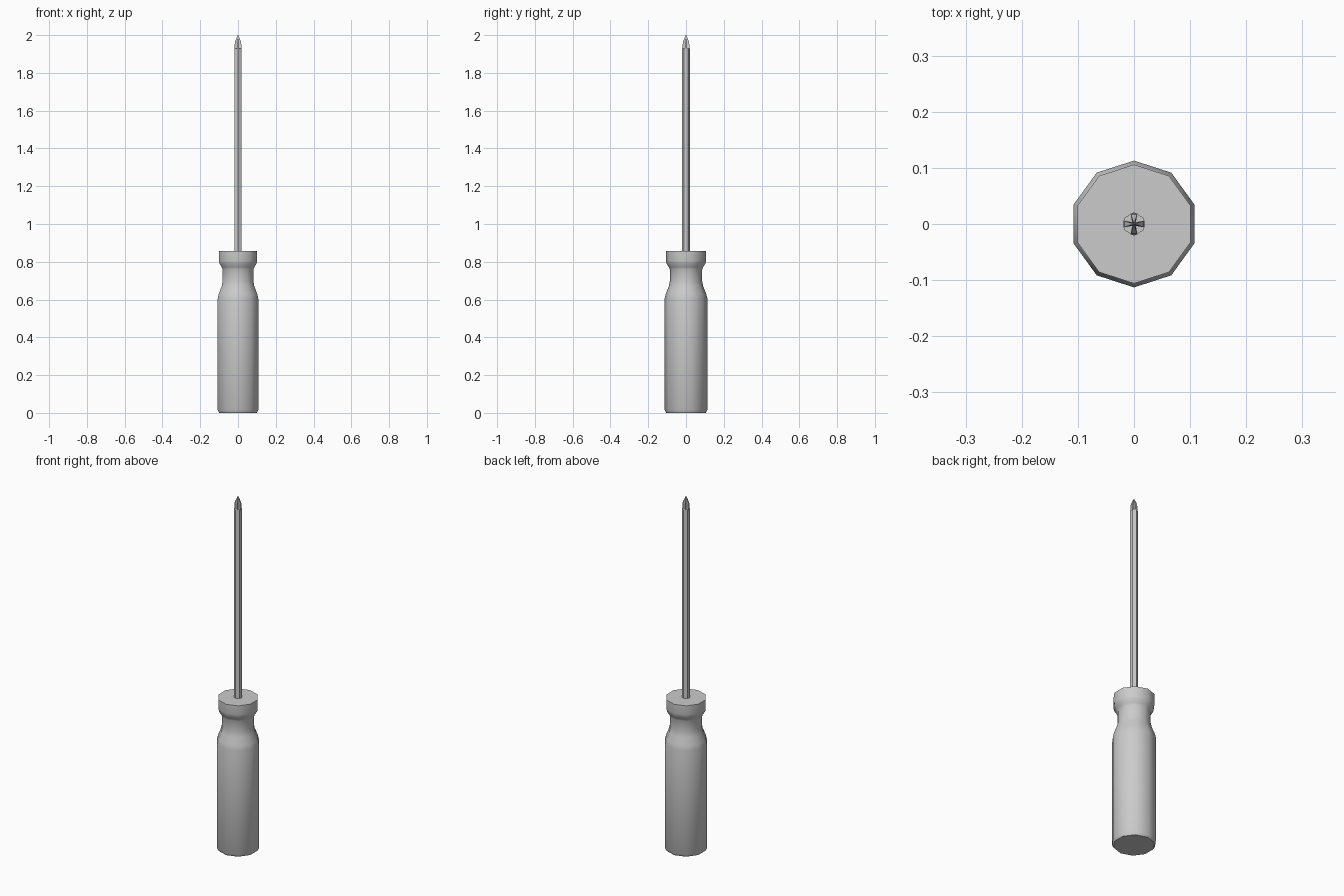
import bpy, bmesh
from math import sin, cos, pi, radians

if "Cube" in bpy.data.objects:
    bpy.data.objects.remove(bpy.data.objects["Cube"])


def loft(name, rings, angle):
    """Skin equal-length rings of points, cap both ends."""
    bm = bmesh.new()
    loops = [[bm.verts.new(p) for p in ring] for ring in rings]
    n = len(loops[0])
    for a, b in zip(loops, loops[1:]):
        for i in range(n):
            j = (i + 1) % n
            bm.faces.new((a[i], a[j], b[j], b[i]))
    bm.faces.new(loops[0][::-1])
    bm.faces.new(loops[-1])
    bmesh.ops.recalc_face_normals(bm, faces=bm.faces)
    mesh = bpy.data.meshes.new(name)
    bm.to_mesh(mesh)
    bm.free()
    obj = bpy.data.objects.new(name, mesh)
    bpy.context.collection.objects.link(obj)
    bpy.ops.object.select_all(action='DESELECT')
    obj.select_set(True)
    bpy.context.view_layer.objects.active = obj
    bpy.ops.object.shade_smooth_by_angle(angle=radians(angle))
    return obj


def ngon(r, z, sides):
    return [(r * sin(-2 * pi * i / sides), r * cos(2 * pi * i / sides), z)
            for i in range(sides)]


def cross(r, z):
    """Four flared blades with narrow valleys between them."""
    pts = []
    for k in range(4):
        c, s = cos(k * pi / 2), sin(k * pi / 2)
        for u, v in ((r, -0.32 * r), (r, 0.32 * r), (0.18 * r, 0.18 * r)):
            pts.append((u * c - v * s, u * s + v * c, z))
    return pts


# Ten-sided grip with a narrow neck and a collar
grip = [(0.105, 0.0), (0.113, 0.015), (0.113, 0.605), (0.107, 0.63),
        (0.091, 0.67), (0.086, 0.695), (0.086, 0.76), (0.091, 0.772),
        (0.103, 0.79), (0.106, 0.805), (0.106, 0.857)]
loft("handle", [ngon(r, z, 10) for r, z in grip], 40)

# Six-sided steel shaft
loft("shaft", [ngon(0.021, 0.84, 6), ngon(0.021, 1.93, 6)], 30)

# Cross-shaped driving tip
loft("cross_tip", [cross(r, z) for r, z in
                   ((0.019, 1.925), (0.0165, 1.965), (0.001, 2.0))], 20)
